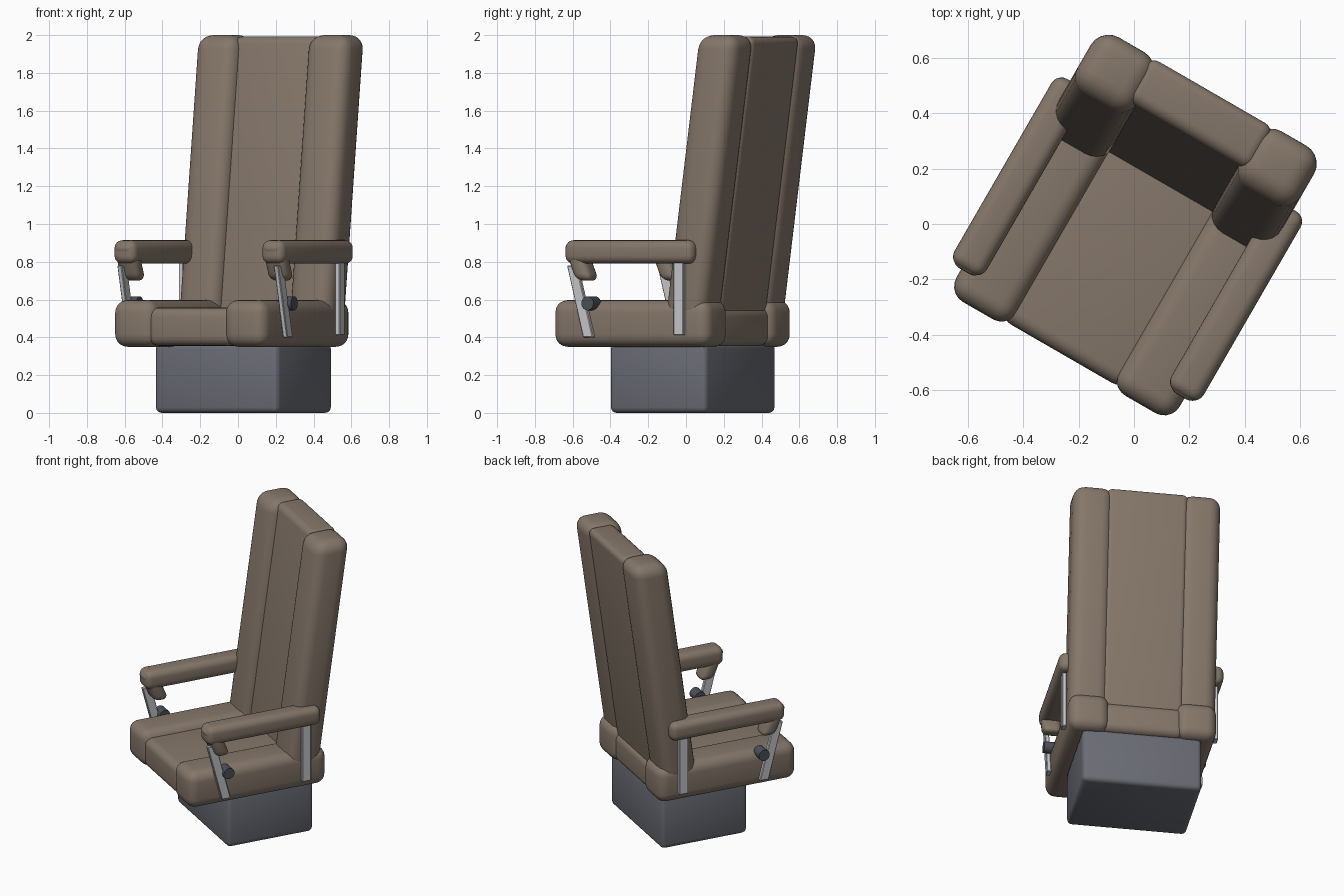
import bpy, bmesh, math
from mathutils import Matrix, Vector

if "Cube" in bpy.data.objects:
    bpy.data.objects.remove(bpy.data.objects["Cube"])


def material(name, rgb):
    m = bpy.data.materials.new(name)
    m.diffuse_color = (*rgb, 1)
    m.use_nodes = True
    m.node_tree.nodes["Principled BSDF"].inputs["Base Color"].default_value = m.diffuse_color
    return m


LEATHER = material("brown_leather", (0.235, 0.185, 0.145))
BASE = material("slate_grey", (0.145, 0.15, 0.178))
METAL = material("light_metal", (0.58, 0.585, 0.61))
DARK = material("dark_grey", (0.07, 0.08, 0.10))

# The whole chair is turned 30 degrees about z
TURN = Matrix.Rotation(math.radians(-30), 4, 'Z') @ Matrix.Translation((0.007, 0, 0))


def finish(bm, name, mat):
    bmesh.ops.recalc_face_normals(bm, faces=bm.faces)
    bm.transform(TURN)
    me = bpy.data.meshes.new(name)
    bm.to_mesh(me)
    bm.free()
    me.materials.append(mat)
    ob = bpy.data.objects.new(name, me)
    bpy.context.collection.objects.link(ob)
    bpy.ops.object.select_all(action='DESELECT')
    ob.select_set(True)
    bpy.context.view_layer.objects.active = ob
    bpy.ops.object.shade_smooth_by_angle(angle=math.radians(35))
    return ob


def block(name, mat, x, y, z, radius, lean=0.0, segments=5):
    """Rounded box from min/max ranges; lean shifts y with height."""
    bm = bmesh.new()
    bmesh.ops.create_cube(bm, size=1)
    for v in bm.verts:
        v.co = Vector([(r[0] + r[1]) / 2 + c * abs(r[1] - r[0])
                       for c, r in zip(v.co, (x, y, z))])
    bmesh.ops.bevel(bm, geom=bm.edges[:], offset=radius, segments=segments,
                    profile=0.5, affect='EDGES', clamp_overlap=True)
    for v in bm.verts:
        v.co.y += lean * (v.co.z - z[0])
    return finish(bm, name, mat)


LEAN = 0.138

# Pedestal, seat and back centre panels
block("base", BASE, (-0.377, 0.377), (-0.25, 0.34), (0, 0.37), 0.03, segments=3)
block("seat_cushion", LEATHER, (-0.26, 0.26), (-0.537, 0.375), (0.355, 0.557), 0.05)
block("back_panel", LEATHER, (-0.26, 0.26), (0.17, 0.35), (0.48, 1.992), 0.04, LEAN)

for s, side in ((-1, "left"), (1, "right")):
    # Side bolsters of seat and back
    block(side + "_seat_bolster", LEATHER, (s * 0.212, s * 0.466), (-0.553, 0.397),
          (0.35, 0.597), 0.065)
    block(side + "_back_bolster", LEATHER, (s * 0.212, s * 0.466), (0.116, 0.357),
          (0.48, 2.0), 0.075, LEAN)
    # Armrest and its padded front drop
    block(side + "_armrest", LEATHER, (s * 0.385, s * 0.52), (-0.45, 0.333),
          (0.79, 0.914), 0.042)
    block(side + "_armrest_drop", LEATHER, (s * 0.393, s * 0.513), (-0.385, -0.285),
          (0.70, 0.895), 0.038, -0.42)
    # Metal struts
    block(side + "_rear_strut", METAL, (s * 0.465, s * 0.492), (0.21, 0.27),
          (0.412, 0.82), 0.004, segments=1)
    block(side + "_front_strut", METAL, (s * 0.465, s * 0.492), (-0.342, -0.282),
          (0.40, 0.78), 0.004, -0.26, segments=1)
    # Recline knob
    bm = bmesh.new()
    bmesh.ops.create_cone(bm, cap_ends=True, segments=20, radius1=0.037,
                          radius2=0.037, depth=0.08)
    bm.transform(Matrix.Translation((s * 0.472, -0.303, 0.58)) @ Matrix.Rotation(math.pi / 2, 4, 'Y'))
    finish(bm, side + "_recline_knob", DARK)
